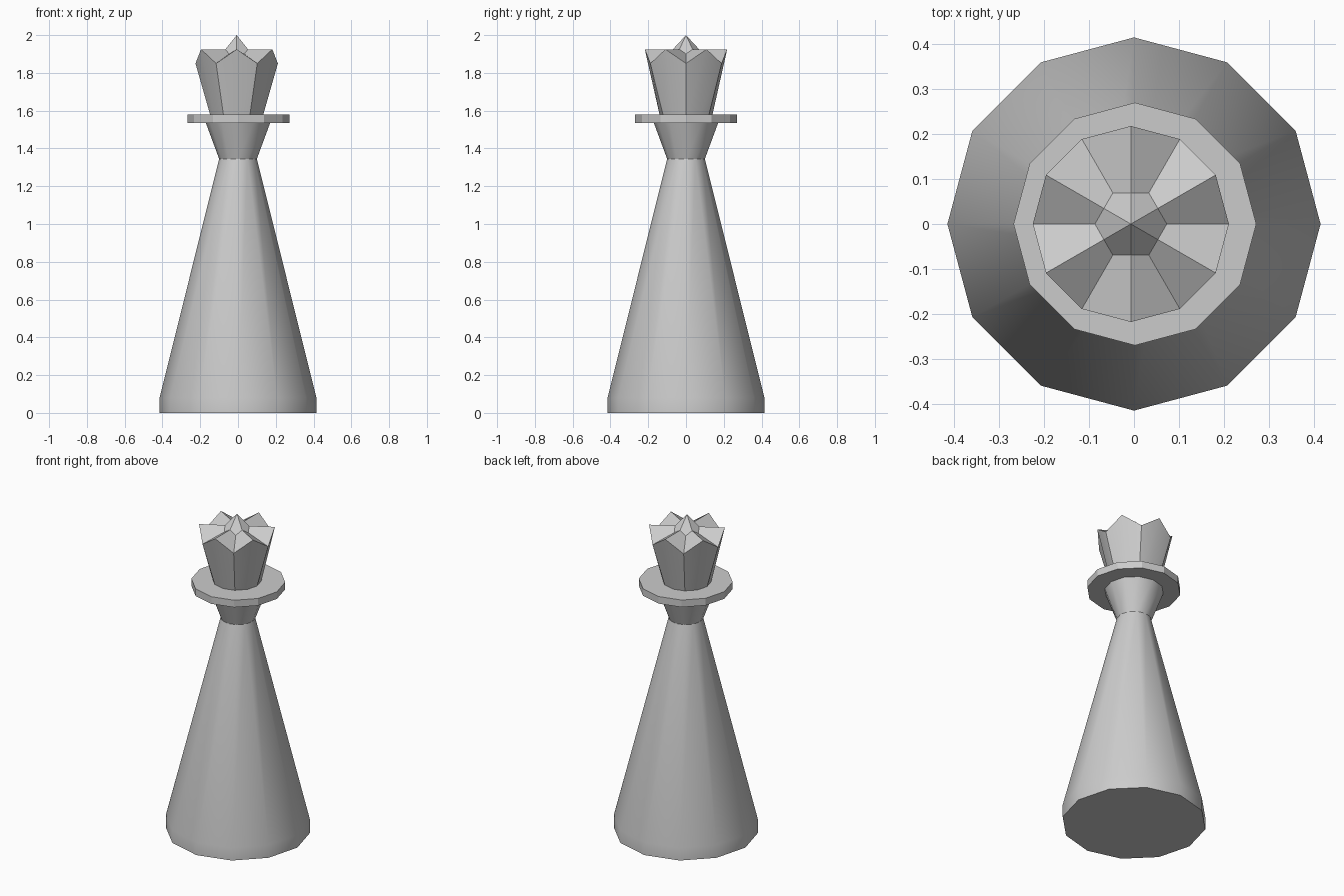
import bpy
import bmesh
import math

SIDES = 12

if "Cube" in bpy.data.objects:
    bpy.data.objects.remove(bpy.data.objects["Cube"], do_unlink=True)

grey = bpy.data.materials.new("plain grey")
grey.use_nodes = True
colour = (0.6, 0.6, 0.6, 1)
grey.diffuse_color = colour
grey.node_tree.nodes["Principled BSDF"].inputs["Base Color"].default_value = colour


def ring(bm, radius, heights, shift=0.0):
    """Twelve points on a circle, cycling through the given heights."""
    pts = []
    for i in range(SIDES):
        a = math.tau * i / SIDES
        z = heights[i % len(heights)]
        pts.append(bm.verts.new((shift + radius * math.cos(a), radius * math.sin(a), z)))
    return pts


def bridge(bm, low, high):
    for i in range(SIDES):
        j = (i + 1) % SIDES
        bm.faces.new((low[i], low[j], high[j], high[i]))


def finish(bm, name, smooth_angle=None):
    bmesh.ops.recalc_face_normals(bm, faces=bm.faces[:])
    mesh = bpy.data.meshes.new(name)
    bm.to_mesh(mesh)
    bm.free()
    mesh.materials.append(grey)
    obj = bpy.data.objects.new(name, mesh)
    bpy.context.collection.objects.link(obj)
    if smooth_angle:
        bpy.ops.object.select_all(action="DESELECT")
        obj.select_set(True)
        bpy.context.view_layer.objects.active = obj
        bpy.ops.object.shade_smooth_by_angle(angle=math.radians(smooth_angle))
    return obj


def lathe(name, profile, shift=0.0, smooth_angle=None):
    """Closed twelve-sided solid from (radius, height) pairs."""
    bm = bmesh.new()
    rings = [ring(bm, r, [z], shift) for r, z in profile]
    for low, high in zip(rings, rings[1:]):
        bridge(bm, low, high)
    bm.faces.new(rings[0][::-1])
    bm.faces.new(rings[-1])
    return finish(bm, name, smooth_angle)


# Tapered body with a short foot, flared neck and flat collar
lathe("body", [(0.415, 0), (0.415, 0.08), (0.1, 1.345)], smooth_angle=35)
lathe("neck", [(0.1, 1.345), (0.172, 1.54)], smooth_angle=35)
lathe("collar", [(0.27, 1.535), (0.27, 1.58)], shift=0.002)

# Flared head: zigzag rim, pleated top and central peak
CENTRE = -0.007
bm = bmesh.new()
foot = ring(bm, 0.138, [1.57], CENTRE)
rim = ring(bm, 0.218, [1.85, 1.925], CENTRE)
inner = ring(bm, 0.08, [1.9, 1.925], CENTRE)
for i in range(1, SIDES, 2):  # pull the ridges in so the peak is six-sided
    inner[i].co.x = CENTRE + (inner[i].co.x - CENTRE) * math.cos(math.pi / 6)
    inner[i].co.y *= math.cos(math.pi / 6)
bridge(bm, foot, rim)
bridge(bm, rim, inner)
peak = bm.verts.new((CENTRE, 0, 2))
for i in range(SIDES):
    bm.faces.new((inner[i], inner[(i + 1) % SIDES], peak))
bm.faces.new(foot[::-1])
finish(bm, "crown_head", smooth_angle=31)
